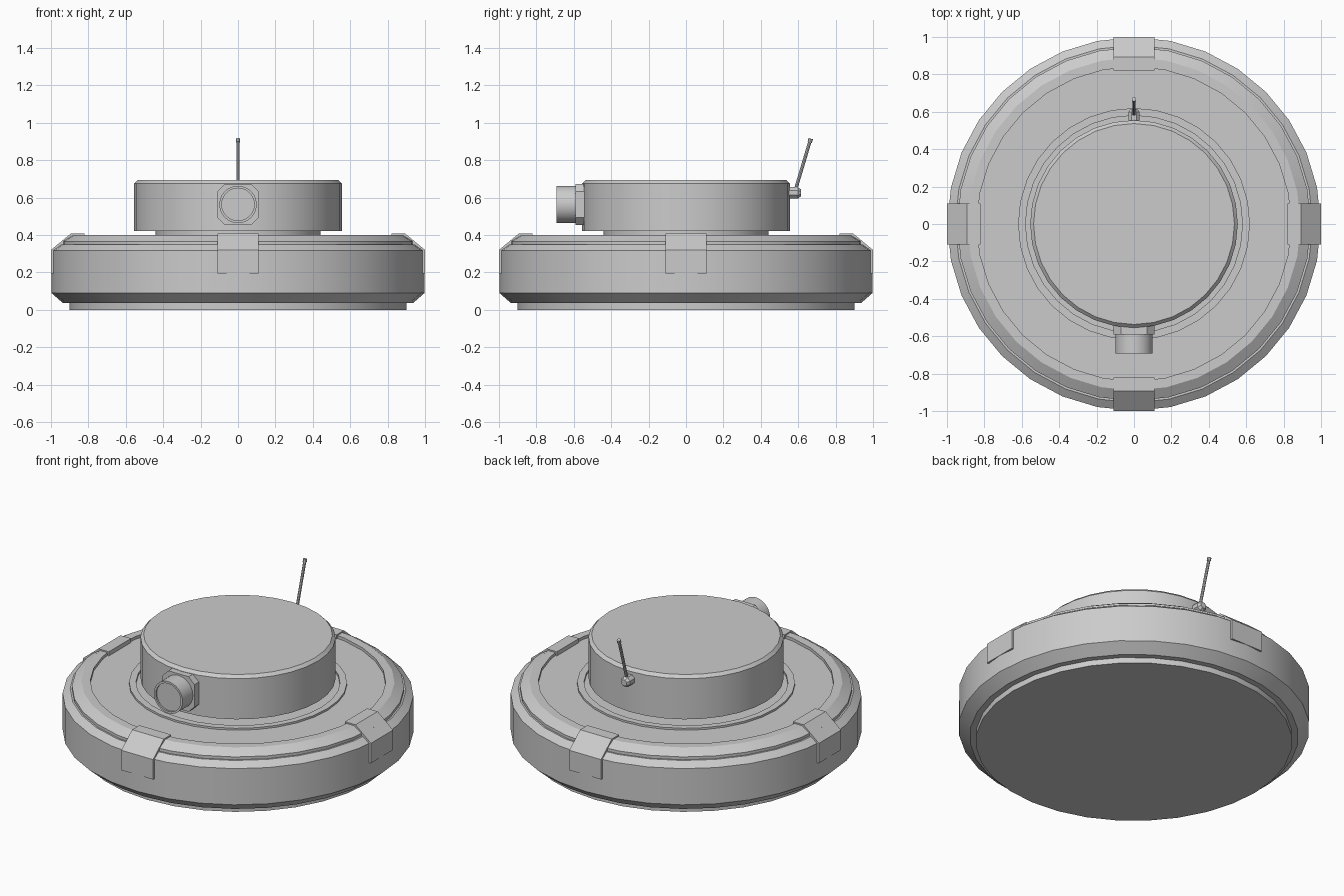
import bpy, bmesh, math
from mathutils import Matrix, Vector

if "Cube" in bpy.data.objects:
    bpy.data.objects.remove(bpy.data.objects["Cube"])


def finish(bm, name, smooth=True):
    bmesh.ops.remove_doubles(bm, verts=bm.verts, dist=1e-5)
    bmesh.ops.recalc_face_normals(bm, faces=bm.faces)
    mesh = bpy.data.meshes.new(name)
    bm.to_mesh(mesh)
    bm.free()
    obj = bpy.data.objects.new(name, mesh)
    bpy.context.collection.objects.link(obj)
    if smooth:
        bpy.ops.object.select_all(action='DESELECT')
        obj.select_set(True)
        bpy.context.view_layer.objects.active = obj
        bpy.ops.object.shade_smooth_by_angle(angle=math.radians(25))
    return obj


def lathe(name, profile, sides=32, matrix=Matrix(), smooth=True, phase=0.0):
    """Revolve (radius, height) points around z, capping both ends."""
    bm = bmesh.new()
    rings = []
    for r, z in profile:
        rings.append([bm.verts.new((r * math.cos(phase + 2 * math.pi * i / sides),
                                    r * math.sin(phase + 2 * math.pi * i / sides), z))
                      for i in range(sides)])
    for a, b in zip(rings, rings[1:]):
        for i in range(sides):
            j = (i + 1) % sides
            bm.faces.new((a[i], a[j], b[j], b[i]))
    bm.faces.new(rings[0][::-1])
    bm.faces.new(rings[-1])
    bm.transform(matrix)
    return finish(bm, name, smooth)


def extrude(name, outline, depth, matrix):
    """Extrude a flat xy outline along z by depth."""
    bm = bmesh.new()
    face = bm.faces.new([bm.verts.new((x, y, 0)) for x, y in outline])
    new = bmesh.ops.extrude_face_region(bm, geom=[face])['geom']
    verts = [v for v in new if isinstance(v, bmesh.types.BMVert)]
    bmesh.ops.translate(bm, verts=verts, vec=(0, 0, depth))
    bm.transform(matrix)
    return finish(bm, name, smooth=False)


# Wide base body with stepped rim, shallow top recess and raised ring
lathe("base_body", [
    (0.90, 0.0), (0.90, 0.035), (0.935, 0.035), (0.998, 0.09), (0.998, 0.317),
    (0.955, 0.348), (0.945, 0.348), (0.945, 0.366), (0.89, 0.40), (0.84, 0.40),
    (0.84, 0.382), (0.62, 0.382), (0.62, 0.394), (0.58, 0.394), (0.58, 0.38)])

# Upper drum on its narrower neck
lathe("neck", [(0.44, 0.36), (0.44, 0.43)])
lathe("pressure_drum", [(0.555, 0.42), (0.555, 0.675), (0.537, 0.693)])

# Four bent clips over the rim
clip = [(0.82, 0.37), (0.82, 0.408), (0.893, 0.408), (1.0, 0.32),
        (1.0, 0.195), (0.95, 0.195), (0.95, 0.30), (0.88, 0.37)]
for k in range(4):
    stand = Matrix.Rotation(math.pi / 2, 4, 'X')
    turn = Matrix.Rotation(k * math.pi / 2, 4, 'Z')
    extrude("rim_clip_%d" % (k + 1), clip, 0.22,
            turn @ Matrix.Translation((0, 0.11, 0)) @ stand)

# Fuse plug on the front: chamfered square flange and a recessed round cap
a, c = 0.11, 0.07
octagon = [(a, -c), (a, c), (c, a), (-c, a), (-a, c), (-a, -c), (-c, -a), (c, -a)]
front = Matrix.Translation((0, -0.52, 0.563)) @ Matrix.Rotation(math.pi / 2, 4, 'X')
extrude("plug_flange", octagon, 0.07, front)
lathe("plug_cap", [(0.10, 0.06), (0.10, 0.172), (0.087, 0.172), (0.087, 0.162)],
      24, front)

# Antenna socket on the back
back = Matrix.Translation((0, 0.54, 0.625)) @ Matrix.Rotation(-math.pi / 2, 4, 'X')
lathe("antenna_socket", [(0.033, 0.0), (0.033, 0.058), (0.02, 0.075)],
      8, back, smooth=False, phase=math.pi / 8)

# Tilted rod with a slightly thicker tip
start, end = Vector((0, 0.582, 0.63)), Vector((0, 0.667, 0.915))
axis = end - start
tilt = Matrix.Translation(start) @ axis.to_track_quat('Z', 'Y').to_matrix().to_4x4()
n = axis.length
lathe("antenna_rod", [(0.009, 0), (0.009, n - 0.02), (0.012, n - 0.02), (0.012, n)],
      8, tilt)
